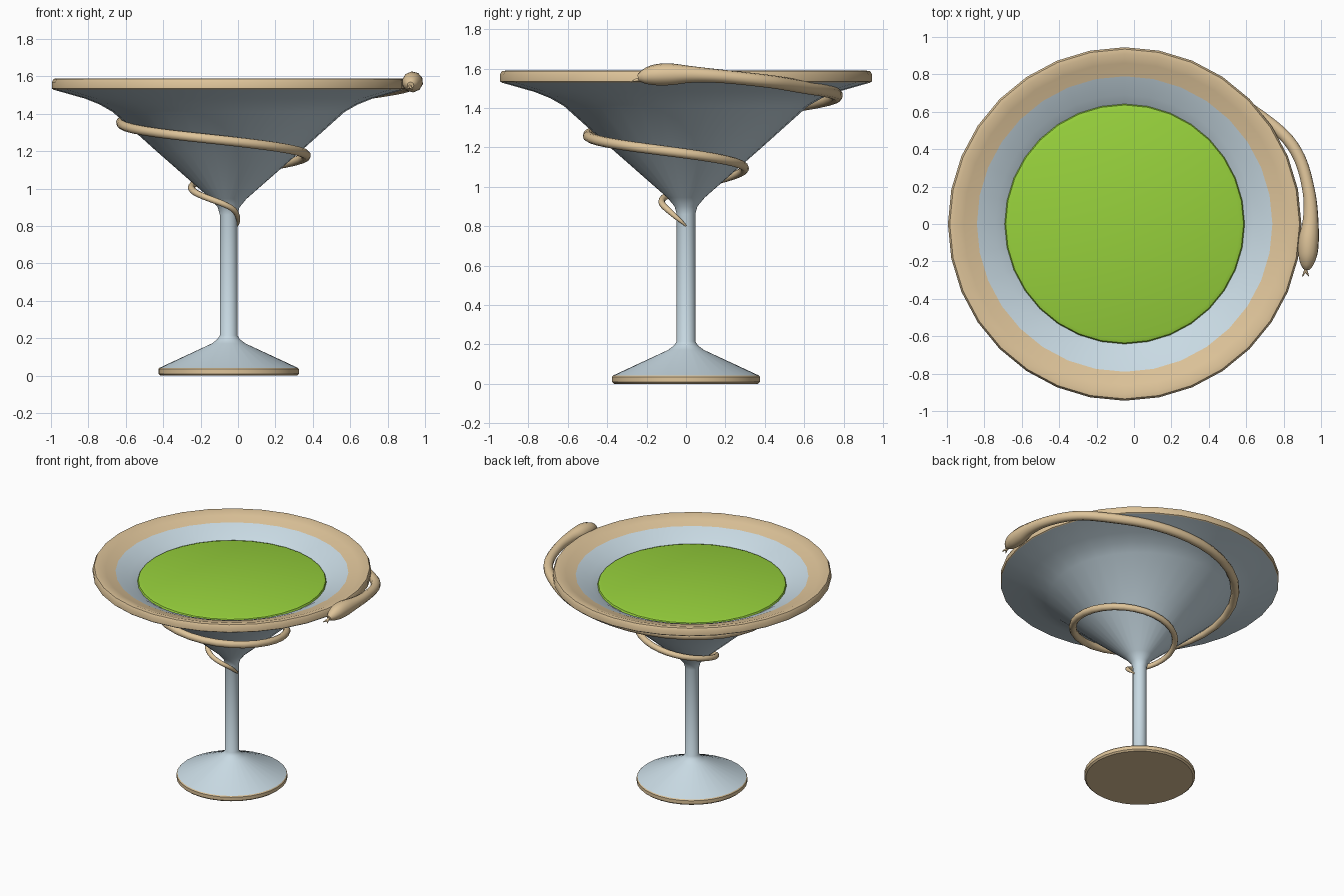
import bpy
import bmesh
from math import pi, cos, sin
from mathutils import Vector, Matrix

if "Cube" in bpy.data.objects:
    bpy.data.objects.remove(bpy.data.objects["Cube"])

AXIS_X = -0.05   # the goblet's axis; the snake's head fills the other side
SIDES = 32


def material(name, rgb):
    mat = bpy.data.materials.new(name)
    mat.use_nodes = True
    color = (*rgb, 1.0)
    mat.diffuse_color = color
    bsdf = next(n for n in mat.node_tree.nodes if n.type == "BSDF_PRINCIPLED")
    bsdf.inputs["Base Color"].default_value = color
    return mat


GLASS = material("pale blue glass", (0.58, 0.70, 0.77))
GOLD = material("soft gold", (0.73, 0.55, 0.32))
GREEN = material("lime liquid", (0.31, 0.64, 0.045))


def smooth(obj, angle):
    bpy.ops.object.select_all(action="DESELECT")
    obj.select_set(True)
    bpy.context.view_layer.objects.active = obj
    bpy.ops.object.shade_smooth_by_angle(angle=angle)


def lathe(name, profile, mat, angle=0.6):
    """Spin an (r, z) profile, listed bottom outside to top inside."""
    bm = bmesh.new()
    verts = [bm.verts.new((r, 0, z)) for r, z in profile]
    edges = [bm.edges.new(pair) for pair in zip(verts, verts[1:])]
    bmesh.ops.spin(bm, geom=verts + edges, cent=(0, 0, 0), axis=(0, 0, 1),
                   angle=2 * pi, steps=SIDES)
    bmesh.ops.remove_doubles(bm, verts=bm.verts, dist=0.0005)
    # Orient every face to the right of the profile's direction
    bm.normal_update()
    ring = max(bm.faces, key=lambda f: f.calc_center_median().xy.length)
    mid = ring.calc_center_median()
    if ring.normal.x * mid.x + ring.normal.y * mid.y < 0:
        bmesh.ops.reverse_faces(bm, faces=bm.faces)
    bmesh.ops.transform(bm, matrix=Matrix.Translation((AXIS_X, 0, 0)), verts=bm.verts)
    mesh = bpy.data.meshes.new(name)
    bm.to_mesh(mesh)
    bm.free()
    mesh.materials.append(mat)
    obj = bpy.data.objects.new(name, mesh)
    bpy.context.collection.objects.link(obj)
    smooth(obj, angle)
    return obj


def tube(name, points, radii, mat):
    """A round tube of varying thickness along a path."""
    curve = bpy.data.curves.new(name, "CURVE")
    curve.dimensions = "3D"
    curve.bevel_depth = 1.0
    curve.bevel_resolution = 3
    curve.use_fill_caps = True
    spline = curve.splines.new("POLY")
    spline.points.add(len(points) - 1)
    for p, co, r in zip(spline.points, points, radii):
        p.co = (*co, 1.0)
        p.radius = r
    curve.materials.append(mat)
    obj = bpy.data.objects.new(name, curve)
    bpy.context.collection.objects.link(obj)
    bpy.ops.object.select_all(action="DESELECT")
    obj.select_set(True)
    bpy.context.view_layer.objects.active = obj
    bpy.ops.object.convert(target="MESH")
    smooth(bpy.context.object, 1.0)


def catmull(keys, steps):
    """Smooth in-between values through a list of key vectors."""
    k = [Vector(v) for v in keys]
    k = [k[0]] + k + [k[-1]]
    out = []
    for a, b, c, d in zip(k, k[1:], k[2:], k[3:]):
        for i in range(steps):
            t = i / steps
            out.append(0.5 * (2 * b + (c - a) * t + (2 * a - 5 * b + 4 * c - d) * t ** 2
                              + (3 * b - a - 3 * c + d) * t ** 3))
    return out + [k[-1]]


# Foot trim: gold disc under the foot
lathe("foot_trim", [(0, 0), (0.365, 0), (0.376, 0.01), (0.376, 0.035), (0.37, 0.042)], GOLD)

# Foot, stem and outside of the bowl
lathe("glass_outside", [
    (0.37, 0.042), (0.09, 0.172), (0.06, 0.195), (0.047, 0.215), (0.047, 0.86),
    (0.058, 0.90), (0.095, 0.945), (0.38, 1.195), (0.62, 1.41), (0.69, 1.45),
    (0.77, 1.482), (0.94, 1.53)], GLASS)

# Gold rim, with its sloping inner lip
lathe("rim", [
    (0.935, 1.529), (0.945, 1.535), (0.945, 1.57), (0.935, 1.587), (0.91, 1.59),
    (0.86, 1.572), (0.79, 1.55)], GOLD)

# Inside of the bowl, running down below the liquid
lathe("glass_inside", [(0, 1.0), (0.38, 1.265), (0.62, 1.462), (0.69, 1.507),
                       (0.79, 1.55)][::-1], GLASS).data.flip_normals()

# Liquid with a rounded edge
lathe("liquid", [(0.625, 1.46), (0.642, 1.475), (0.636, 1.488), (0.615, 1.495),
                 (0, 1.497)], GREEN)

# Snake: quarter turns, distance from the axis, height, thickness
snake_keys = [
    (0, 0.045, 0.80, 0.004), (0.5, 0.07, 0.845, 0.012), (1, 0.115, 0.905, 0.016),
    (2, 0.192, 0.99, 0.018), (3, 0.29, 1.08, 0.021), (4, 0.41, 1.168, 0.025),
    (5, 0.497, 1.255, 0.026), (6, 0.57, 1.342, 0.026), (7, 0.75, 1.45, 0.031),
    (7.5, 0.90, 1.50, 0.033), (7.72, 0.99, 1.535, 0.033), (7.88, 1.0, 1.56, 0.034),
    (7.98, 0.995, 1.57, 0.042), (8.05, 0.988, 1.571, 0.055), (8.1, 0.992, 1.568, 0.053),
    (8.135, 0.998, 1.56, 0.038), (8.155, 1.002, 1.553, 0.018)]
path = catmull(snake_keys, 8)
points = [(AXIS_X + r * cos(-q * pi / 2), r * sin(-q * pi / 2), z) for q, r, z, t in path]
tube("snake", points, [v[3] for v in path], GOLD)

# Forked tongue
for side, tip_x in (("left", 0.935), ("right", 0.9)):
    tube("tongue_" + side, [(0.92, -0.21, 1.55), (0.918, -0.25, 1.543), (tip_x, -0.28, 1.532)],
         [0.012, 0.009, 0.002], GOLD)
